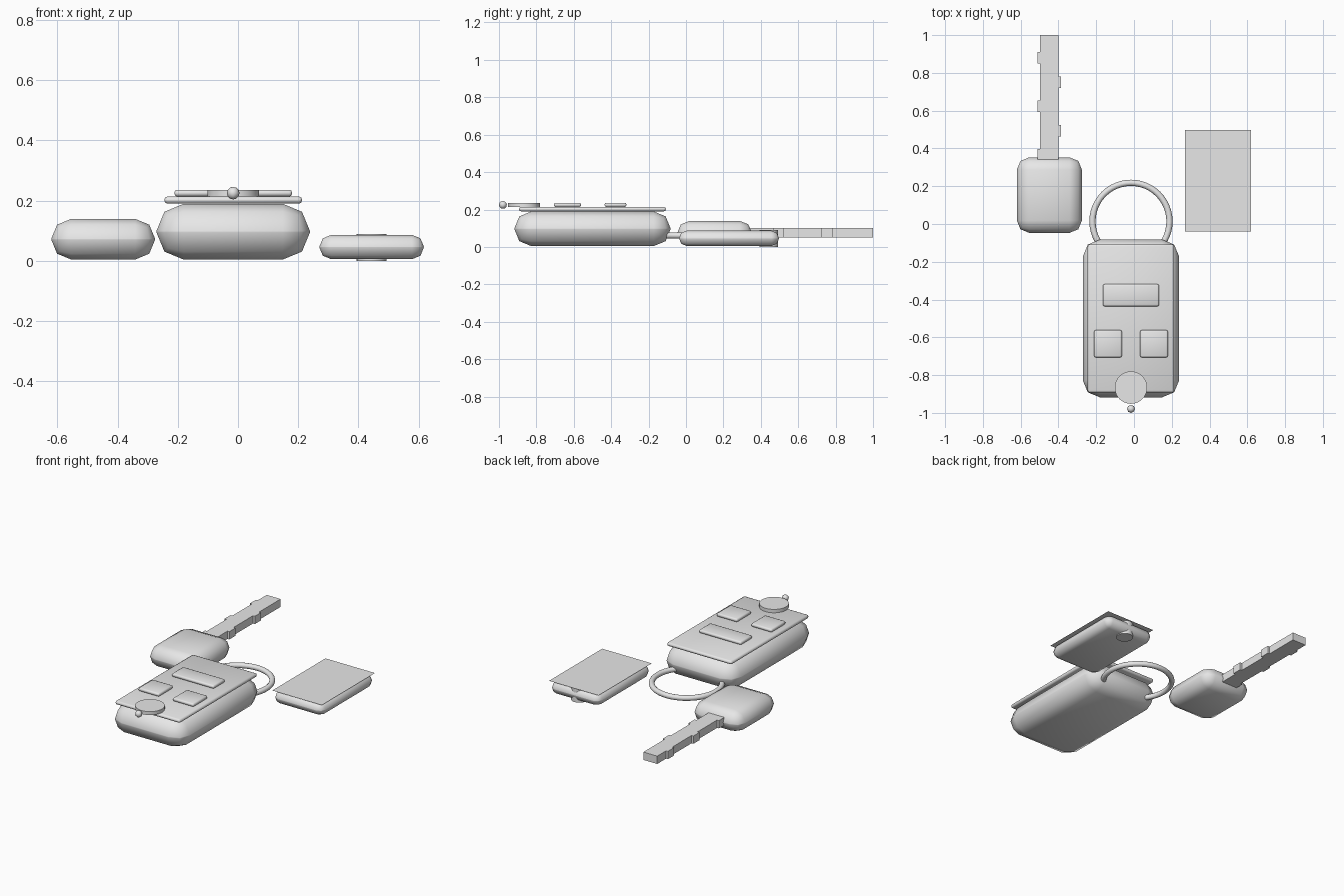
import bpy, math

cube = bpy.data.objects.get("Cube")
if cube:
    bpy.data.objects.remove(cube, do_unlink=True)

grey = bpy.data.materials.new("plain_grey")
grey.use_nodes = True
COLOUR = (0.8, 0.8, 0.8, 1)
grey.diffuse_color = COLOUR
grey.node_tree.nodes["Principled BSDF"].inputs["Base Color"].default_value = COLOUR


def finish(name, smooth=True):
    """Name, colour and shade the active object."""
    ob = bpy.context.object
    ob.name = ob.data.name = name
    ob.data.materials.append(grey)
    if smooth:
        bpy.ops.object.shade_smooth_by_angle(angle=math.radians(50))
    return ob


def box(name, centre, size, bevel=0.0, segments=2):
    """Box with optional rounded edges."""
    bpy.ops.mesh.primitive_cube_add(size=1, location=centre)
    bpy.context.object.scale = size
    bpy.ops.object.transform_apply(location=False, rotation=False, scale=True)
    if bevel:
        mod = bpy.context.object.modifiers.new("rounding", 'BEVEL')
        mod.width = bevel
        mod.segments = segments
        bpy.ops.object.modifier_apply(modifier=mod.name)
    return finish(name, bevel > 0)


# Remote fob: body, face plate and buttons
FOB_X = -0.016
box("fob_body", (FOB_X, -0.5, 0.097), (0.51, 0.835, 0.185), 0.09)
box("fob_face_plate", (FOB_X, -0.5, 0.202), (0.458, 0.785, 0.024), 0.011)
BUTTON_Z = 0.225
box("wide_button", (FOB_X, -0.377, BUTTON_Z), (0.298, 0.117, 0.022), 0.009)
for side, label in ((1, "left"), (-1, "right")):
    box(label + "_button", (FOB_X + side * 0.122, -0.634, BUTTON_Z),
        (0.147, 0.145, 0.022), 0.009)
bpy.ops.mesh.primitive_cylinder_add(vertices=32, radius=0.086, depth=0.022,
                                    location=(FOB_X, -0.866, BUTTON_Z))
finish("round_button")
bpy.ops.mesh.primitive_uv_sphere_add(segments=8, ring_count=6, radius=0.021,
                                     location=(FOB_X, -0.979, BUTTON_Z))
finish("bead")

# Ring joined to the fob
bpy.ops.mesh.primitive_torus_add(major_segments=48, minor_segments=12,
                                 major_radius=0.204, minor_radius=0.0165,
                                 location=(FOB_X, 0.014, 0.061))
finish("key_ring")

# Key: rounded head, blade and alternating teeth
KEY_X = -0.448
box("key_head", (KEY_X, 0.153, 0.072), (0.345, 0.4, 0.135), 0.066)
box("key_blade", (KEY_X, 0.66, 0.075), (0.098, 0.68, 0.05))
for i in range(5):
    side = -1 if i % 2 == 0 else 1
    box(f"key_tooth_{i + 1}", (KEY_X + side * 0.0455, 0.88 - i * 0.1285, 0.075),
        (0.033, 0.061, 0.05))

# Tag: rounded body, hole plug and thin cover sheet
TAG_X = 0.444
box("tag_body", (TAG_X, 0.23, 0.046), (0.348, 0.535, 0.081), 0.04)
bpy.ops.mesh.primitive_cylinder_add(vertices=24, radius=0.05, depth=0.09,
                                    location=(TAG_X, 0.442, 0.045))
finish("tag_hole_plug")
bpy.ops.mesh.primitive_plane_add(size=1, location=(TAG_X, 0.23, 0.091))
bpy.context.object.scale = (0.35, 0.537, 1)
bpy.ops.object.transform_apply(location=False, rotation=False, scale=True)
finish("tag_cover_sheet", False)
